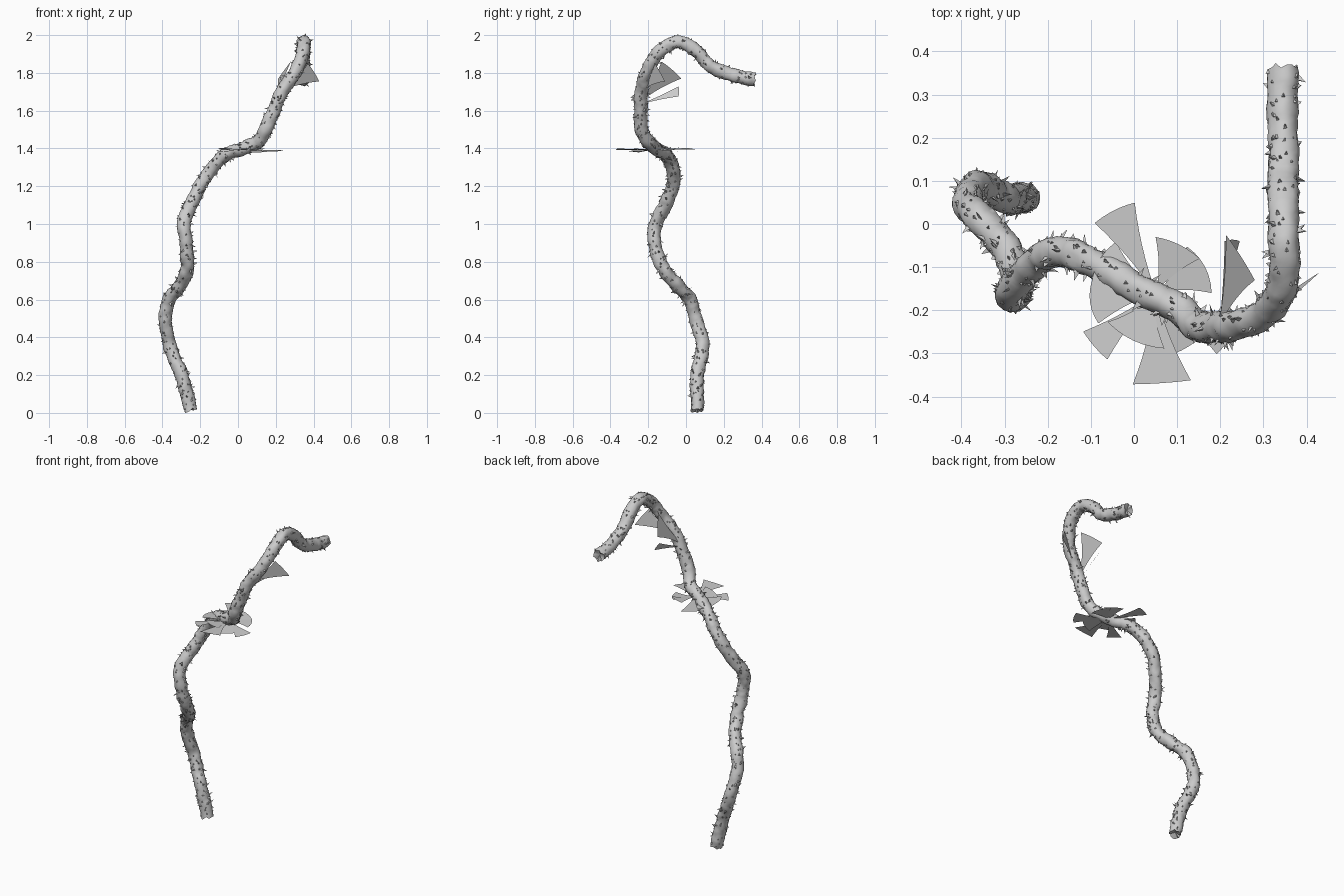
import bpy, bmesh, math, random
from mathutils import Vector, noise

if "Cube" in bpy.data.objects:
    bpy.data.objects.remove(bpy.data.objects["Cube"])
random.seed(7)


def material(name, rgb):
    m = bpy.data.materials.new(name)
    m.use_nodes = True
    m.diffuse_color = (*rgb, 1)
    m.node_tree.nodes["Principled BSDF"].inputs["Base Color"].default_value = (*rgb, 1)
    return m


grey = material("pale grey", (0.6, 0.6, 0.6))


def make_object(name, bm, smooth=None):
    mesh = bpy.data.meshes.new(name)
    bm.to_mesh(mesh)
    bm.free()
    mesh.materials.append(grey)
    obj = bpy.data.objects.new(name, mesh)
    bpy.context.collection.objects.link(obj)
    if smooth:
        bpy.ops.object.select_all(action="DESELECT")
        obj.select_set(True)
        bpy.context.view_layer.objects.active = obj
        bpy.ops.object.shade_smooth_by_angle(angle=math.radians(smooth))
    return obj


# Winding centre line of the branch, from the foot to the drooping end
PATH = [Vector(p) for p in (
    (-.25, .06, .015), (-.3, .06, .2), (-.36, .088, .35), (-.385, .05, .5),
    (-.365, .02, .6), (-.315, -.03, .66), (-.272, -.11, .75), (-.272, -.162, .88),
    (-.288, -.16, 1.0), (-.25, -.11, 1.1), (-.2, -.07, 1.2), (-.135, -.072, 1.3),
    (-.06, -.11, 1.37), (.03, -.16, 1.4), (.11, -.2, 1.44), (.145, -.235, 1.5),
    (.19, -.24, 1.6), (.232, -.235, 1.7), (.3, -.21, 1.8), (.338, -.16, 1.89),
    (.35, -.1, 1.945), (.348, -.03, 1.962), (.345, .05, 1.92), (.345, .12, 1.845),
    (.345, .2, 1.803), (.345, .28, 1.78), (.345, .362, 1.767))]


def spline(points, step=0.012):
    """Evenly sampled smooth line through the points."""
    ext = [2 * points[0] - points[1], *points, 2 * points[-1] - points[-2]]
    out = []
    for a, b, c, d in zip(ext, ext[1:], ext[2:], ext[3:]):
        n = max(2, round((c - b).length / step))
        for i in range(n):
            t = i / n
            out.append(b + (c - a) * t / 2 + (2 * a - 5 * b + 4 * c - d) * t * t / 2
                       + (3 * b - a - 3 * c + d) * t ** 3 / 2)
    return out + [points[-1]]


line = spline(PATH)
SIDES = 16
last = len(line) - 1

# Frames carried along the line without twisting
frames = []
normal = Vector((1, 0, 0))
for i, p in enumerate(line):
    tangent = (line[min(i + 1, last)] - line[max(i - 1, 0)]).normalized()
    normal = (normal - tangent * normal.dot(tangent)).normalized()
    frames.append((p, tangent, normal, tangent.cross(normal)))


def bark_point(i, angle):
    """Lumpy surface point and its outward direction."""
    p, t, n, b = frames[i]
    out = n * math.cos(angle) + b * math.sin(angle)
    spot = p + out * .04
    lump = noise.noise(spot * 20) * .006 + noise.noise(spot * 55) * .004
    return p + out * (.0355 + lump), out


# Branch bark: tube with ragged ends
bm = bmesh.new()
rings = []
for i in range(last + 1):
    ring = []
    for k in range(SIDES):
        co, out = bark_point(i, math.tau * k / SIDES)
        if i in (0, last):
            co += frames[i][1] * random.uniform(-.008, .01)
        ring.append(bm.verts.new(co))
    rings.append(ring)
for r, s in zip(rings, rings[1:]):
    for k in range(SIDES):
        j = (k + 1) % SIDES
        bm.faces.new((r[k], r[j], s[j], s[k]))
for ring, i, flip in ((rings[0], 0, -1), (rings[-1], last, 1)):
    centre = bm.verts.new(frames[i][0] - frames[i][1] * flip * .012)
    for k in range(SIDES):
        tri = (ring[k], ring[(k + 1) % SIDES], centre)
        bm.faces.new(tri[::flip])
make_object("branch", bm, 50)

# Thorns: small slanted pyramids scattered over the bark
bm = bmesh.new()
for _ in range(620):
    i = random.randrange(1, last)
    co, out = bark_point(i, random.uniform(0, math.tau))
    t = frames[i][1]
    side = t.cross(out)
    w = random.uniform(.004, .008)
    length = random.choice((.004, .006, .009, .018))
    lean = t * random.uniform(-.9, .9) + side * random.uniform(-.6, .6)
    tip = bm.verts.new(co + (out + lean) * length)
    foot = [bm.verts.new(co - out * .003 + (t * math.cos(a) * 1.4 + side * math.sin(a)) * w)
            for a in (0, math.tau / 3, math.tau * 2 / 3)]
    for k in range(3):
        bm.faces.new((foot[k], foot[(k + 1) % 3], tip))
make_object("thorns", bm)


def leaf(name, base, left, right, bulge=.08, pinch=.5):
    """Thin fan blade: narrow foot, flared sides, gently curved outer edge."""
    base, left, right = Vector(base), Vector(left), Vector(right)
    middle = (left + right) / 2
    bm = bmesh.new()
    rows, cols = 6, 6
    grid = []
    for r in range(rows + 1):
        v = r / rows
        spread = .06 + .94 * (v * (1 - pinch) + v * v * pinch)
        row = []
        for c in range(cols + 1):
            u = c / cols * 2 - 1
            co = base.lerp(middle, v) + (right - left) / 2 * u * spread
            co += (middle - base) * bulge * (1 - u * u) * v
            row.append(bm.verts.new(co))
        grid.append(row)
    for a, b in zip(grid, grid[1:]):
        for c in range(cols):
            bm.faces.new((a[c], a[c + 1], b[c + 1], b[c]))
    make_object(name, bm, 40)


# Flat whorl of blades: direction (degrees), reach, half spread, curve of outer edge, tilt
HUB = Vector((.05, -.16, 1.393))
WHORL = ((117, .215, 14, .03, .006), (64, .13, 26, .08, .008), (28, .13, 28, .15, -.003),
         (-31, .2, 14, .04, -.006), (-86, .218, 18, .01, .003), (-139, .19, 13, .02, -.01),
         (-172, .15, 20, .1, .006), (150, .15, 22, .1, -.004), (-115, .13, 34, .15, .004),
         (-58, .15, 25, .08, -.012))


def around(degrees, reach, z):
    a = math.radians(degrees)
    return HUB + Vector((math.cos(a) * reach, math.sin(a) * reach, z))


for n, (angle, reach, half, bulge, tilt) in enumerate(WHORL):
    leaf(f"whorl_leaf_{n + 1}", around(angle, .015, 0), around(angle + half, reach, tilt + .004),
         around(angle - half, reach, tilt - .004), bulge, .45)

# Upper blades near the bend
leaf("upper_leaf_low", (.2, -.225, 1.64), (.21, -.04, 1.728), (.245, -.04, 1.675), .02)
leaf("upper_leaf_back", (.2, -.225, 1.665), (.213, -.025, 1.77), (.28, -.13, 1.86), .02)
leaf("upper_leaf_side", (.26, -.22, 1.72), (.37, -.165, 1.85), (.43, -.112, 1.755), .02)
